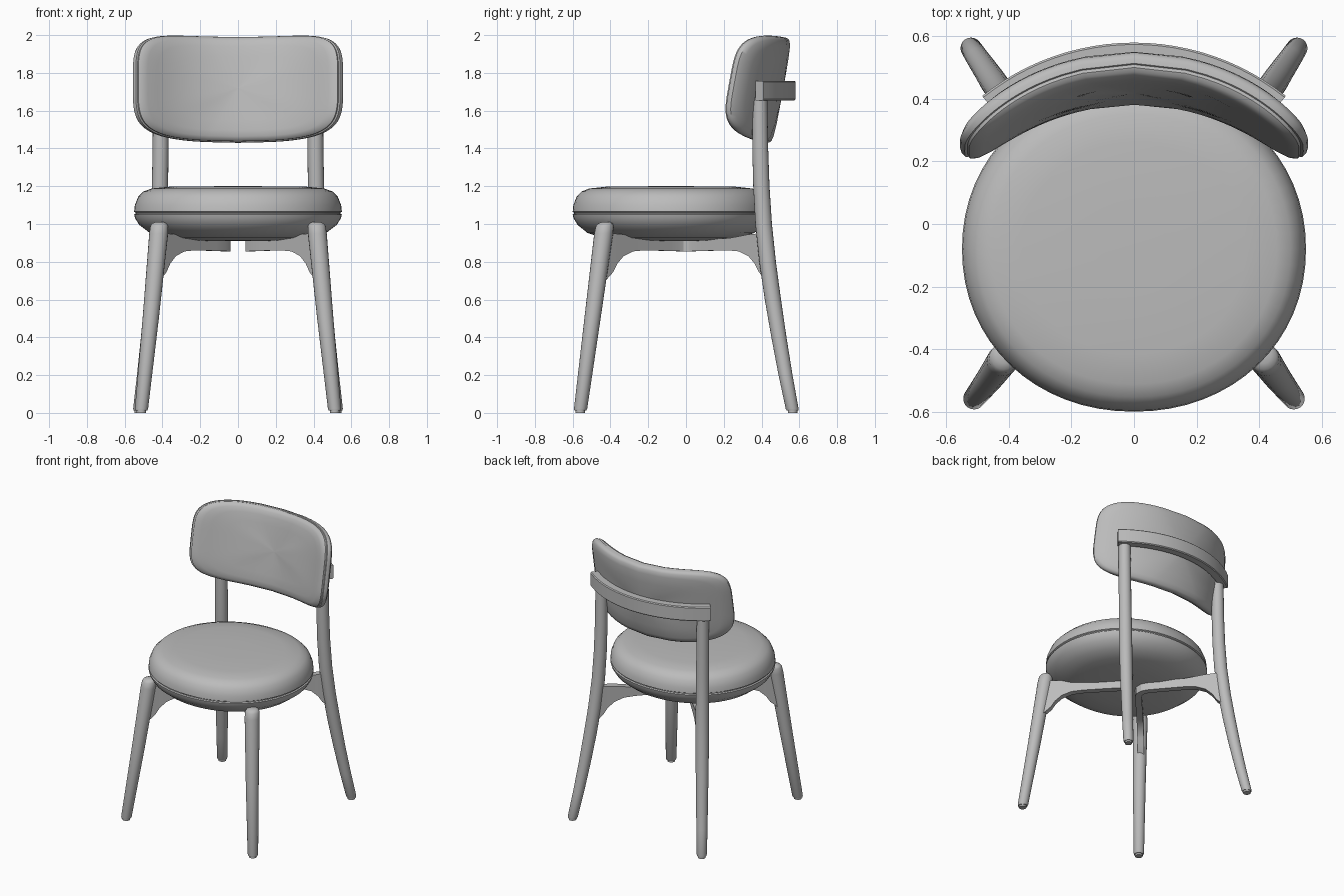
import bpy, bmesh, math
from mathutils import Vector, Matrix

if "Cube" in bpy.data.objects:
    bpy.data.objects.remove(bpy.data.objects["Cube"])

grey = bpy.data.materials.new("plain grey")
grey.diffuse_color = (0.5, 0.5, 0.5, 1)
grey.use_nodes = True
grey.node_tree.nodes["Principled BSDF"].inputs["Base Color"].default_value = grey.diffuse_color


def loft(name, rings, angle=40):
    """Skin a list of equal-length closed rings and cap both ends."""
    bm = bmesh.new()
    rows = [[bm.verts.new(p) for p in ring] for ring in rings]
    n = len(rows[0])
    for a, b in zip(rows, rows[1:]):
        for i in range(n):
            j = (i + 1) % n
            bm.faces.new((a[i], a[j], b[j], b[i]))
    bm.faces.new(rows[0][::-1])
    bm.faces.new(rows[-1])
    bmesh.ops.recalc_face_normals(bm, faces=bm.faces[:])
    me = bpy.data.meshes.new(name)
    bm.to_mesh(me)
    bm.free()
    me.materials.append(grey)
    ob = bpy.data.objects.new(name, me)
    bpy.context.collection.objects.link(ob)
    bpy.ops.object.select_all(action='DESELECT')
    ob.select_set(True)
    bpy.context.view_layer.objects.active = ob
    bpy.ops.object.shade_smooth_by_angle(angle=math.radians(angle))
    return ob


def superellipse(a, b, power, n):
    pts = []
    for i in range(n):
        t = 2 * math.pi * i / n
        c, s = math.cos(t), math.sin(t)
        pts.append((a * math.copysign(abs(c) ** (2 / power), c),
                    b * math.copysign(abs(s) ** (2 / power), s)))
    return pts


# Seat: two padded halves with a seam groove between them
outline = superellipse(0.55, 0.52, 2.08, 64)
profile = [(0.2, 0.91), (0.45, 0.912), (0.7, 0.927), (0.85, 0.953), (0.95, 0.995),
           (0.99, 1.03), (1, 1.05), (0.985, 1.055), (0.985, 1.06), (1, 1.065),
           (0.993, 1.1), (0.96, 1.145), (0.91, 1.172), (0.83, 1.188), (0.65, 1.198), (0.2, 1.2)]
loft("seat", [[(x * s, y * s - 0.08, z) for x, y in outline] for s, z in profile])

# Backrest: padded rounded panel, bent around a vertical axis and leaned back
R = 0.75
lean = Matrix.Rotation(-0.18, 3, 'X')
outline = superellipse(0.61, 0.283, 4.3, 96)
profile = [(0.02, 0.045), (0.3, 0.045), (0.6, 0.044), (0.85, 0.04), (0.95, 0.033), (0.99, 0.022), (1, 0.01),
           (1, -0.005), (0.985, -0.008), (0.985, -0.012), (0.99, -0.018), (0.965, -0.031),
           (0.91, -0.041), (0.8, -0.047), (0.6, -0.05), (0.3, -0.051), (0.02, -0.051)]


def bend(u, v, w):
    p = Vector(((R + w) * math.sin(u / R), (R + w) * math.cos(u / R) - R, v))
    return lean @ p + Vector((0, 0.468, 1.71))


loft("backrest", [[bend(u * s, v * s, w) for u, v in outline] for s, w in profile])

# Curved rail behind the backrest
rings = []
for i in range(25):
    t = -0.675 + 1.35 * i / 24
    rings.append([(r * math.sin(t), r * math.cos(t) - 0.197, z)
                  for r, z in ((0.722, 1.655), (0.771, 1.655), (0.777, 1.661),
                               (0.777, 1.752), (0.771, 1.758), (0.722, 1.758))])
loft("back_rail", rings, 30)


def leg(name, side, stations):
    """Round leg through stations of (x, y, z, radius)."""
    loft(name, [[(side * x + r * math.cos(k * math.pi / 10), y + r * math.sin(k * math.pi / 10), z)
                 for k in range(20)] for x, y, z, r in stations])


def brace(name, side, path):
    """Upright strip along a path of (x, y, bottom, top)."""
    rings = []
    for i, (x, y, lo, hi) in enumerate(path):
        a, b = path[max(i - 1, 0)], path[min(i + 1, len(path) - 1)]
        d = Vector((b[0] - a[0], b[1] - a[1])).normalized() * 0.022
        rings.append([(side * (x - d.y), y + d.x, lo), (side * (x + d.y), y - d.x, lo),
                      (side * (x + d.y), y - d.x, hi), (side * (x - d.y), y + d.x, hi)])
    loft(name, rings, 30)


front = [(0.512, -0.56, 0, 0.025), (0.512, -0.56, 0.012, 0.025), (0.512, -0.56, 0.012, 0.031),
         (0.511, -0.558, 0.022, 0.035), (0.462, -0.495, 0.5, 0.043), (0.42, -0.436, 0.95, 0.05),
         (0.417, -0.43, 0.99, 0.047), (0.416, -0.426, 1.003, 0.039), (0.415, -0.424, 1.01, 0.022)]
back = [(0.522, 0.564, 0, 0.025), (0.522, 0.564, 0.012, 0.025), (0.522, 0.564, 0.012, 0.03),
        (0.521, 0.562, 0.022, 0.034), (0.498, 0.527, 0.2, 0.037), (0.474, 0.492, 0.4, 0.04),
        (0.453, 0.46, 0.6, 0.043), (0.434, 0.432, 0.8, 0.044), (0.42, 0.411, 1.0, 0.044),
        (0.413, 0.399, 1.2, 0.043), (0.41, 0.393, 1.4, 0.042), (0.41, 0.39, 1.67, 0.04)]

# Half of a seat brace, flaring down where it meets the leg
half = [(0.43, 0.44, 0.70, 0.95), (0.395, 0.4, 0.745, 0.95), (0.375, 0.378, 0.79, 0.948),
        (0.345, 0.345, 0.83, 0.945), (0.3, 0.295, 0.855, 0.935), (0.25, 0.24, 0.86, 0.925),
        (0.13, 0.105, 0.858, 0.92), (0.08, 0.05, 0.856, 0.92), (0.062, 0.02, 0.855, 0.92)]
path = [(x, -y, lo, hi) for x, y, lo, hi in half] + half[::-1]

for side, label in ((1, "right"), (-1, "left")):
    leg("front_leg_" + label, side, front)
    leg("back_leg_" + label, side, back)
    brace("seat_brace_" + label, side, path)
